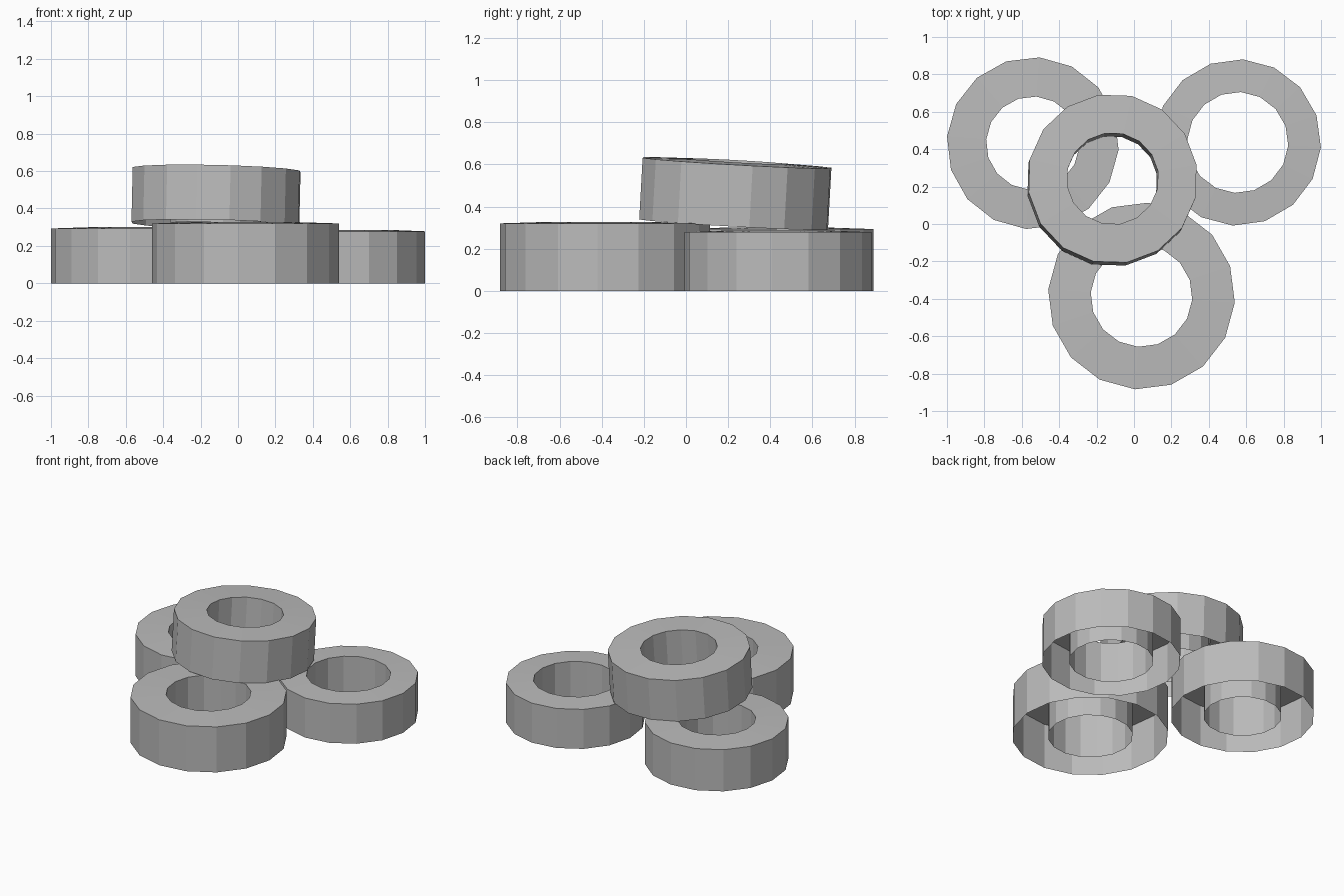
import bpy, bmesh, math
from mathutils import Matrix

SIDES = 16

cube = bpy.data.objects.get("Cube")
if cube:
    bpy.data.objects.remove(cube, do_unlink=True)

# One plain grey for every ring
grey = bpy.data.materials.new("stone_grey")
grey.use_nodes = True
grey.diffuse_color = (0.5, 0.5, 0.5, 1)
grey.node_tree.nodes["Principled BSDF"].inputs["Base Color"].default_value = (0.5, 0.5, 0.5, 1)


def ring(name, centre, outer, inner, height, phase, tilt=(0, 0)):
    """Hollow ring, open underneath, with its top rising slightly to the hole."""
    bm = bmesh.new()
    profile = [(outer, 0), (outer, height - 0.007), (inner, height), (inner, 0)]
    loops = []
    for radius, z in profile:
        angles = [math.radians(phase) + math.tau * i / SIDES for i in range(SIDES)]
        loops.append([bm.verts.new((radius * math.cos(a), radius * math.sin(a), z))
                      for a in angles])
    # Outer wall, top and inner wall
    for low, high in zip(loops, loops[1:]):
        for i in range(SIDES):
            j = (i + 1) % SIDES
            bm.faces.new((low[i], low[j], high[j], high[i]))
    turn = (Matrix.Rotation(math.radians(tilt[0]), 4, "X")
            @ Matrix.Rotation(math.radians(tilt[1]), 4, "Y"))
    bm.transform(Matrix.Translation(centre) @ turn)
    mesh = bpy.data.meshes.new(name)
    bm.to_mesh(mesh)
    bm.free()
    mesh.materials.append(grey)
    obj = bpy.data.objects.new(name, mesh)
    bpy.context.collection.objects.link(obj)
    return obj


# Three rings on the ground and one leaning across them
ring("front_ring", (0.04, -0.385, 0), 0.5, 0.272, 0.327, -4)
ring("back_right_ring", (-0.541, 0.432, 0), 0.46, 0.25, 0.30, -4.5)
ring("back_left_ring", (0.555, 0.436, 0), 0.445, 0.27, 0.285, -3.5)
ring("top_ring", (-0.121, 0.226, 0.315), 0.455, 0.246, 0.30, 9.5, (-3.2, 1.3))
